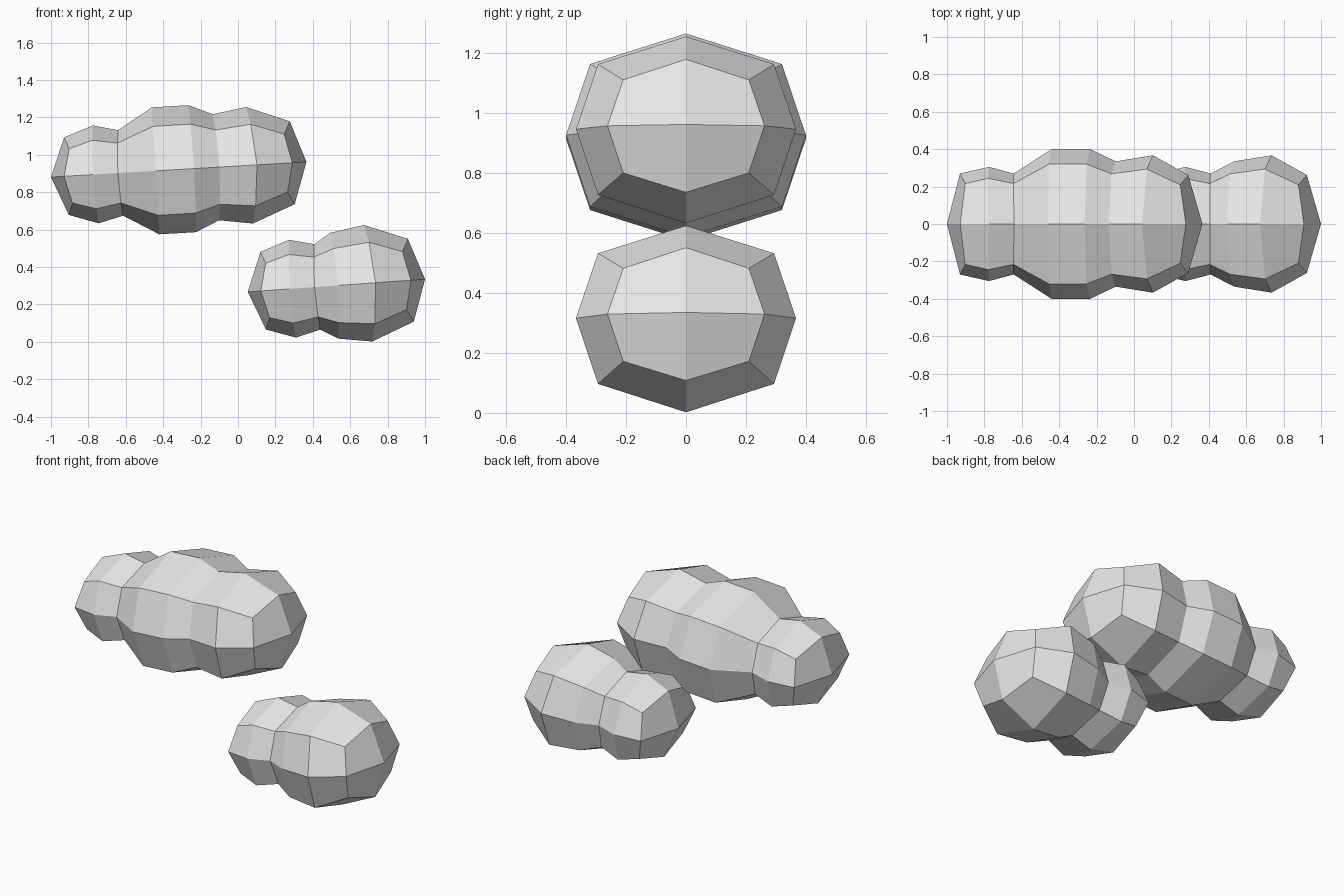
import bpy
import bmesh
from math import atan2, cos, hypot, sin

cube = bpy.data.objects.get("Cube")
if cube:
    bpy.data.objects.remove(cube, do_unlink=True)

GREY = (0.8, 0.8, 0.8, 1)
material = bpy.data.materials.new("light grey")
material.use_nodes = True
material.diffuse_color = GREY
material.node_tree.nodes["Principled BSDF"].inputs["Base Color"].default_value = GREY

# Ring: (position at crest, position at side, half height, half width, diagonal inset)
# Back lobe, measured from the back tip
BACK = [(0.083, 0.07, 0.208, 0.27, 0.03),
        (0.24, 0.225, 0.262, 0.305, 0),
        (0.373, 0.358, 0.229, 0.27, 0)]
# Front lobe, measured from the front tip
FRONT = [(-0.485, -0.465, 0.284, 0.335, 0),
         (-0.305, -0.265, 0.312, 0.367, 0),
         (-0.076, -0.076, 0.222, 0.262, -0.034)]
# Large middle lobe, measured from the back tip
MIDDLE = [(0.56, 0.56, 0.34, 0.40, 0),
          (0.757, 0.767, 0.34, 0.40, 0)]


def build_cloud(name, start, end, middle):
    """Loft eight-sided rings along a tilted axis, closed by four-quad caps."""
    length = hypot(end[0] - start[0], end[1] - start[1])
    tilt = atan2(end[1] - start[1], end[0] - start[0])
    bm = bmesh.new()

    def point(s, y, h):
        return bm.verts.new((start[0] + s * cos(tilt) - h * sin(tilt), y,
                             start[1] + s * sin(tilt) + h * cos(tilt)))

    front = [(c + length, s + length, h, w, d) for c, s, h, w, d in FRONT]
    rings = []
    for crest, side, h, w, inset in BACK + middle + front:
        diag = (crest + side) / 2 + inset
        y, z = 0.8 * w, 0.7 * h
        rings.append([point(crest, 0, h), point(diag, y, z),
                      point(side, w, 0), point(diag, y, -z),
                      point(crest, 0, -h), point(diag, -y, -z),
                      point(side, -w, 0), point(diag, -y, z)])

    # Side walls
    for a, b in zip(rings, rings[1:]):
        for i in range(8):
            j = (i + 1) % 8
            bm.faces.new((a[i], a[j], b[j], b[i]))

    # Pointed end caps
    for ring, s in ((rings[0], 0), (rings[-1], length)):
        tip = point(s, 0, 0)
        for i in range(0, 8, 2):
            bm.faces.new((tip, ring[i], ring[i + 1], ring[(i + 2) % 8]))

    bmesh.ops.recalc_face_normals(bm, faces=bm.faces)
    mesh = bpy.data.meshes.new(name)
    bm.to_mesh(mesh)
    bm.free()
    mesh.materials.append(material)
    bpy.context.collection.objects.link(bpy.data.objects.new(name, mesh))


build_cloud("large_cloud", (-1.0, 0.881), (0.366, 0.962), MIDDLE)
build_cloud("small_cloud", (0.052, 0.267), (1.0, 0.335), [])
